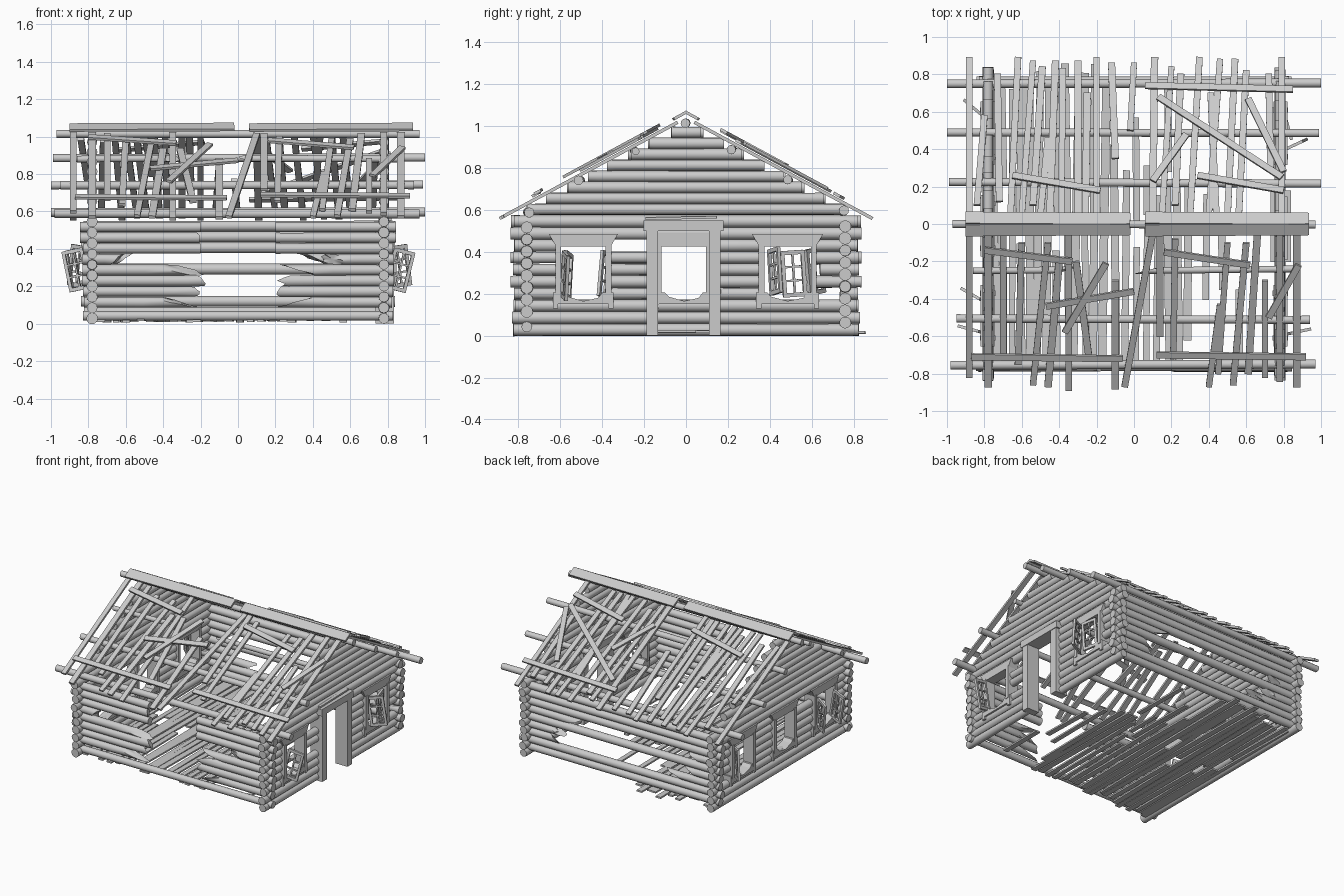
import bpy, bmesh, math, random
from mathutils import Vector, Matrix

if "Cube" in bpy.data.objects:
    bpy.data.objects.remove(bpy.data.objects["Cube"])

rnd = random.Random(7)
U = rnd.uniform
PITCH = 0.0575
SLOPE = 0.54


def finish(bm, name, smooth=False):
    bmesh.ops.recalc_face_normals(bm, faces=bm.faces)
    me = bpy.data.meshes.new(name)
    bm.to_mesh(me)
    bm.free()
    ob = bpy.data.objects.new(name, me)
    bpy.context.collection.objects.link(ob)
    if smooth:
        bpy.ops.object.select_all(action='DESELECT')
        ob.select_set(True)
        bpy.context.view_layer.objects.active = ob
        bpy.ops.object.shade_smooth_by_angle(angle=math.radians(40))


def log(bm, p0, p1, r, b0=0, b1=0, n=12):
    """Round log; b0 / b1 are the splinter lengths of its ends."""
    p0, p1 = Vector(p0), Vector(p1)
    d = p1 - p0
    L = d.length
    d.normalize()
    side = d.cross(Vector((0, 0, 1))).normalized()
    up = side.cross(d)
    b0, b1 = min(b0, L * .4), min(b1, L * .4)
    ph = U(0, 6.28)
    rings = []
    for s, b in ((0, b0), (b0 * 1.1 + .05 * L, 0), (L - b1 * 1.1 - .05 * L, 0), (L, -b1)):
        rr = r * U(.95, 1.04)
        ring = []
        for k in range(n):
            a = 2 * math.pi * k / n
            off = b * (.4 + .4 * math.sin(a + ph) + U(0, .2))
            ring.append(bm.verts.new(p0 + d * (s + off) + (side * math.cos(a) + up * math.sin(a)) * rr))
        rings.append(ring)
    for A, B in zip(rings, rings[1:]):
        for k in range(n):
            bm.faces.new((A[k], A[(k + 1) % n], B[(k + 1) % n], B[k]))
    for ring in (rings[0], rings[-1]):
        c = bm.verts.new(sum((v.co for v in ring), Vector()) / n)
        for k in range(n):
            bm.faces.new((ring[k], ring[(k + 1) % n], c))


def box(bm, c, size, M=Matrix()):
    bmesh.ops.create_cube(bm, size=1, matrix=M @ Matrix.Translation(c) @ Matrix.Diagonal((*size, 1)))


def prism(bm, pts, x0, x1):
    """Outline in (y, z) extruded along x."""
    a = [bm.verts.new((x0, y, z)) for y, z in pts]
    b = [bm.verts.new((x1, y, z)) for y, z in pts]
    bm.faces.new(a)
    bm.faces.new(b)
    for k in range(len(a)):
        j = (k + 1) % len(a)
        bm.faces.new((a[k], a[j], b[j], b[k]))


def roof_board(bm, x0, y0, x1, y1, w=.036, lift=0, t=.016):
    """Board lying on the roof slope between two plan points."""
    s = 1 if y0 + y1 > 0 else -1
    p, q = (Vector((x, y, 1.04 - SLOPE * abs(y) + lift)) for x, y in ((x0, y0), (x1, y1)))
    nrm = Vector((0, s * SLOPE, 1)).normalized()
    d = (q - p).normalized()
    M = Matrix((d, nrm.cross(d), nrm)).transposed().to_4x4()
    box(bm, (0, 0, 0), ((q - p).length, w, t), Matrix.Translation((p + q) / 2) @ M)


# front wall: broken in the middle, rows as (left end, splinter, right start, splinter)
bm = bmesh.new()
front = [None, (-.2, .5, .2, .25), (-.2, .1, .2, .06), (-.17, .06, .2, .3), (-.18, .35, .2, .45),
         (-.6, .2, .42, .2), (-.2, 0, .2, 0), (-.2, .03, .2, 0), (-.2, 0, .2, 0)]
for i, row in enumerate(front):
    z, e = .057 + PITCH * i, U(.82, .845)
    if row is None:
        log(bm, (-e, -.76, z - .015), (e, -.76, z - .015), .026)
    else:
        log(bm, (-e, -.76, z), (row[0], -.76, z), U(.027, .03), 0, row[1])
        log(bm, (row[2], -.76, z), (e, -.76, z), U(.027, .03), row[3], 0)
finish(bm, "front_wall_logs", True)

# back wall: some rows missing or broken
bm = bmesh.new()
for i in range(9):
    z, e = .062 + PITCH * i, U(.82, .845)
    if i in (2, 3, 5):
        a, b = {2: (-.35, .5), 3: (-.5, .45), 5: (-.55, .3)}[i]
        log(bm, (-e, .76, z), (a, .76, z), .028, 0, .2)
        log(bm, (b, .76, z), (e, .76, z), .028, .2, 0)
    else:
        log(bm, (-e, .76, z), (e, .76, z), U(.027, .03))
finish(bm, "back_wall_logs", True)

# gable walls: rows of logs cut around openings
WIN = [(-.61, -.37), (.36, .61)]
for sx, name in ((1, "right"), (-1, "left")):
    bm = bmesh.new()
    x = .78 * sx
    mid = (-.16, .14, 0, .51) if sx > 0 else (-.13, .11, .17, .44)
    holes = [(a, b, .17, .46) for a, b in WIN] + [mid]
    holes.sort()
    for i in range(10):
        z, e = .028 + PITCH * i, U(.81, .84)
        cuts = [h for h in holes if h[2] < z < h[3]]
        edges = [-e] + [v for h in cuts for v in h[:2]] + [e]
        for k in range(0, len(edges), 2):
            a, b = edges[k], edges[k + 1]
            if (i == 7 and k == 2) or (i == 4 and k == 2 and sx > 0):
                continue
            b1 = 0
            if i in (3, 5) and k == len(edges) - 2 and len(edges) > 4:
                a += .12 if i == 3 else .03
            log(bm, (x, a, z), (x, b, z), U(.027, .03), .03 if i in (1, 3) and k else 0, b1)
    for i in range(8):
        z = .603 + .0525 * i
        h = (1.012 - z) / .54
        log(bm, (x, -h + U(-.01, .01), z), (x, h + U(-.01, .01), z), U(.026, .028))
    finish(bm, name + "_gable_logs", True)

    # window surrounds
    bm = bmesh.new()
    for y0, y1 in WIN + ([mid[:2]] if sx < 0 else []):
        xi, xo = .745 * sx, .82 * sx
        c, h = (y0 + y1) / 2, (y1 - y0) / 2
        for y in (y0, y1):
            box(bm, (.782 * sx, y, .31), (.085, .028, .25))
        prism(bm, [(c - h - .01, .425), (c + h + .01, .425), (c + h + .045, .485), (c - h - .045, .485)], xi, xo)
        prism(bm, [(c - h - .025, .13), (c - h, .13), (c - h, .15), (c + h, .15), (c + h, .13), (c + h + .025, .13),
                   (c + h + .025, .205), (c + h - .03, .205), (c + h - .05, .18), (c, .165),
                   (c - h + .05, .185), (c - h + .03, .205), (c - h - .025, .205)], xi, xo)
    finish(bm, name + "_window_frames")

    # hanging window sashes
    bm = bmesh.new()
    spots = [(-.59, 12, 14), (.40, 25, -8), (.57, 75, 4)] if sx > 0 else [(-.58, 15, 12), (-.41, 30, 10), (.58, -40, -8)]
    for y, yaw, tilt in spots:
        M = (Matrix.Translation((.81 * sx, y, .30)) @ Matrix.Diagonal((sx, 1, 1, 1)) @
             Matrix.Rotation(math.radians(yaw if y < .5 else -yaw), 4, 'Z') @
             Matrix.Rotation(math.radians(tilt), 4, 'Y'))
        for px in (.008, .108):
            box(bm, (px, 0, 0), (.018, .016, .22), M)
        box(bm, (.058, 0, 0), (.01, .01, .22), M)
        for pz in (-.101, .101):
            box(bm, (.058, 0, pz), (.10, .016, .02), M)
        for pz in (-.033, .033):
            box(bm, (.058, 0, pz), (.10, .01, .01), M)
    finish(bm, name + "_window_sashes")

# door frame on the right wall
bm = bmesh.new()
for y in (-.162, .138):
    box(bm, (.785, y, .25), (.10, .055, .5))
box(bm, (.785, -.012, .525), (.11, .38, .05))
box(bm, (.785, -.012, .562), (.07, .34, .012), Matrix.Rotation(.02, 4, 'X'))
finish(bm, "door_frame")

# purlins and ridge pole
bm = bmesh.new()
for y, z, a, b, r in ((.75, .595, -1, 1, .024), (.49, .74, -1, .99, .022), (.225, .885, -.99, 1, .022),
                      (0, 1.015, -.97, .97, .022), (-.505, .74, -.95, .94, .022), (-.755, .59, -.98, .97, .024)):
    log(bm, (a, y, z), (b, y + U(-.01, .01), z + U(-.005, .005)), r)
log(bm, (-.86, -.25, .88), (-.3, -.245, .885), .018, 0, .15)
log(bm, (.0, -.25, .885), (.86, -.24, .88), .018, .15, 0)
finish(bm, "purlins", True)

# back roof slats: x at ridge, x at eave, start y, end y
bm = bmesh.new()
for x0, x1, a, b in ((-.88, -.88, .04, .89), (-.84, -.8, .1, .58), (-.72, -.73, .12, .8), (-.66, -.62, .05, .89),
                     (-.6, -.54, .05, .87), (-.54, -.49, .1, .84), (-.5, -.46, .05, .46), (-.45, -.42, .05, .87),
                     (-.39, -.38, .05, .83), (-.3, -.3, .05, .87), (-.26, -.25, .05, .7), (-.2, -.2, .04, .89),
                     (-.1, -.12, .35, .86), (-.02, 0, .5, .86), (.1, .11, .04, .89), (.15, .2, .05, .84),
                     (.22, .25, .1, .8), (.3, .35, .05, .89), (.4, .46, .05, .88), (.44, .41, .05, .7),
                     (.5, .54, .05, .88), (.56, .6, .05, .82), (.79, .79, .04, .89), (.73, .72, .3, .8)):
    roof_board(bm, x0, a, x1, b, U(.032, .04))
finish(bm, "back_roof_slats")

# front roof slats
bm = bmesh.new()
for x0, x1, a, b in ((-.88, -.88, .04, .82), (-.78, -.78, .04, .87), (-.7, -.7, .05, .7), (-.6, -.62, .1, .75),
                     (-.46, -.54, .1, .86), (-.4, -.46, .2, .87), (-.35, -.35, .04, .89), (-.31, -.24, .2, .72),
                     (-.1, -.1, .3, .88), (.1, -.05, .05, .87), (.14, .14, .05, .6), (.22, .21, .08, .72),
                     (.46, .4, .43, .87), (.5, .45, .1, .8), (.6, .53, .1, .86), (.66, .61, .05, .8),
                     (.7, .7, .3, .82), (.78, .78, .04, .84), (.87, .87, .04, .87)):
    roof_board(bm, x0, -a, x1, -b, U(.032, .04))
finish(bm, "front_roof_slats")

# battens and loose boards on top of the slats
bm = bmesh.new()
for k, (x0, y0, x1, y1) in enumerate((
        (.06, .74, .85, .72), (-.65, .26, -.18, .18), (.34, .26, .8, .18), (.13, .68, .79, .25),
        (.61, .67, .8, .28), (.1, .23, .28, .48), (-.87, -.71, -.06, -.72), (.12, -.7, .92, -.71),
        (-.8, -.14, -.33, -.2), (.16, -.15, .62, -.22), (-.47, -.44, 0, -.36), (-.37, -.58, -.15, -.21),
        (.72, -.5, .88, -.22))):
    roof_board(bm, x0, y0, x1, y1, .036, .022 + .006 * (k % 3), .014)
finish(bm, "roof_battens")

# ridge cap boards
bm = bmesh.new()
for x0, x1 in ((-.9, -.02), (.06, .935)):
    for s in (1, -1):
        roof_board(bm, x0, s * .032, x1, s * .026, .07, .026, .014)
finish(bm, "ridge_cap")

# floor planks, decayed toward the back right
bm = bmesh.new()
x = -.75
while x < .62:
    y0, y1 = U(-.8, -.72), U(.72, .86)
    if x > -.15:
        y1 = U(.1, .8)
    if x > .25:
        y0 = U(-.78, -.3)
        y1 = y0 + U(.3, .9)
    parts = [(y0, y1)]
    if rnd.random() < .35:
        m = U(-.2, .3)
        parts = [(y0, m), (m + U(.05, .2), y1)]
    for a, b in parts:
        if b - a > .05:
            M = Matrix.Translation((x, (a + b) / 2, U(.012, .022))) @ Matrix.Rotation(U(-.025, .025), 4, 'Z')
            box(bm, (0, 0, 0), (U(.034, .046), b - a, .012), M)
    x += U(.046, .058) if x < .25 else U(.06, .1)
finish(bm, "floor_planks")
